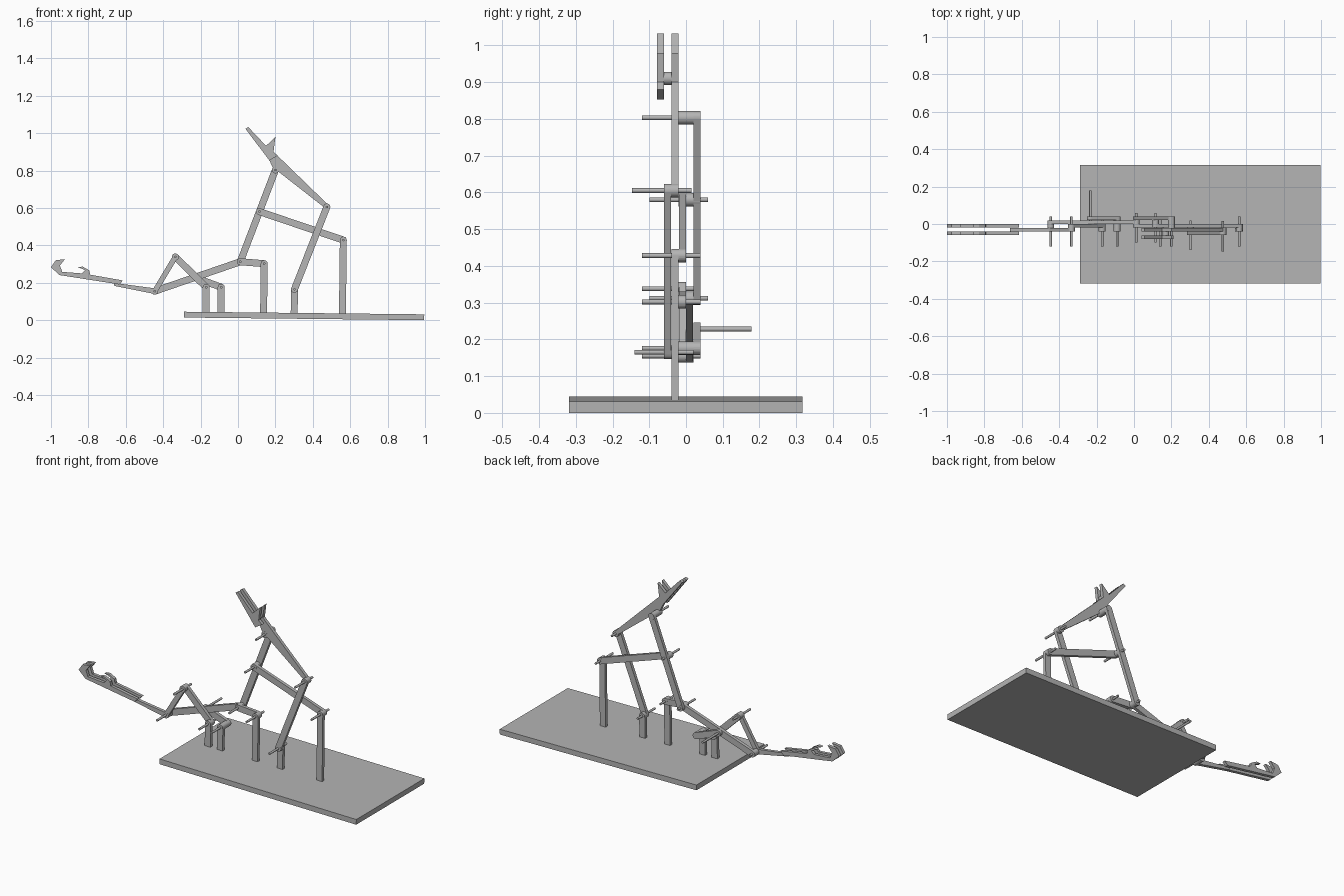
import bpy, bmesh, math
from mathutils import Vector

cube = bpy.data.objects.get("Cube")
if cube:
    bpy.data.objects.remove(cube)

grey = bpy.data.materials.new("matte grey")
grey.use_nodes = True
grey.diffuse_color = (0.46, 0.46, 0.46, 1)
grey.node_tree.nodes["Principled BSDF"].inputs["Base Color"].default_value = grey.diffuse_color

HALF = 0.0185   # half width of a link
THICK = 0.019   # thickness of a link


def plate(name, outline, y, thick=THICK):
    """Extrude an x-z outline along y, centred on the given layer."""
    bm = bmesh.new()
    face = bm.faces.new([bm.verts.new((x, y - thick / 2, z)) for x, z in outline])
    ext = bmesh.ops.extrude_face_region(bm, geom=[face])
    moved = [g for g in ext["geom"] if isinstance(g, bmesh.types.BMVert)]
    bmesh.ops.translate(bm, vec=(0, thick, 0), verts=moved)
    bmesh.ops.recalc_face_normals(bm, faces=bm.faces)
    mesh = bpy.data.meshes.new(name)
    bm.to_mesh(mesh)
    bm.free()
    mesh.materials.append(grey)
    obj = bpy.data.objects.new(name, mesh)
    bpy.context.collection.objects.link(obj)
    return obj


def link(name, a, b, y, ra=HALF, rb=HALF):
    """Bar with rounded ends between two pivots, optionally tapered."""
    a, b = Vector(a), Vector(b)
    heading = math.atan2(b.y - a.y, b.x - a.x)
    pts = []
    for centre, r, start in ((b, rb, heading - math.pi / 2), (a, ra, heading + math.pi / 2)):
        for i in range(13):
            t = start + math.pi * i / 12
            pts.append((centre.x + r * math.cos(t), centre.y + r * math.sin(t)))
    return plate(name, pts, y)


def rod(name, p, y0, y1, radius):
    """Round pin or hub running along y."""
    bpy.ops.mesh.primitive_cylinder_add(vertices=24, radius=radius, depth=y1 - y0,
                                        location=(p[0], (y0 + y1) / 2, p[1]),
                                        rotation=(math.pi / 2, 0, 0))
    obj = bpy.context.object
    obj.name = name
    obj.data.materials.append(grey)
    bpy.ops.object.shade_smooth_by_angle()


# Pivots in the x-z plane
rear_pivot, crank_pivot = (-0.17, 0.176), (-0.09, 0.176)
mid_pivot, low_pivot, tall_pivot = (0.14, 0.302), (0.302, 0.165), (0.563, 0.428)
elbow, arm_mid, arm_top = (0.012, 0.312), (0.115, 0.58), (0.2, 0.803)
knee, heel, rocker_top = (0.475, 0.605), (-0.445, 0.155), (-0.335, 0.338)
handle_pos = (-0.233, 0.228)

# Slightly tilted base board
plate("base_board", [(-0.29, 0.014), (0.995, 0), (0.996, 0.031), (-0.29, 0.045)], -0.001, 0.635)

# Posts standing on the board
posts = {"rear": rear_pivot, "crank": crank_pivot, "middle": mid_pivot,
         "low": low_pivot, "tall": tall_pivot}
for name, (x, z) in posts.items():
    foot = x - 0.011 * z
    outline = [(foot - HALF, 0.025), (foot + HALF, 0.025)]
    for i in range(13):
        t = math.pi * i / 12
        outline.append((x + HALF * math.cos(t), z + HALF * math.sin(t)))
    plate(name + "_post", outline, -0.03)

# Links of the mechanism
link("elbow_link", mid_pivot, elbow, -0.01)
link("main_arm", elbow, arm_top, 0.03)
link("cross_link", arm_mid, tall_pivot, -0.01)
link("knee_link", low_pivot, knee, -0.05)
link("lower_arm", elbow, heel, 0.01)
link("rocker_link", rear_pivot, rocker_top, -0.01)
link("crank_arm", crank_pivot, handle_pos, 0.03)

# Lower grabber: bell-crank rod with two hooked jaws
link("lower_rocker_rod", heel, rocker_top, -0.03, 0.014, 0.014)
link("lower_grabber_rod", heel, (-0.655, 0.19), -0.03, 0.015, 0.008)
hook = [(-0.615, 0.212), (-0.635, 0.191), (-0.955, 0.241), (-1.0, 0.283),
        (-0.975, 0.32), (-0.925, 0.326), (-0.952, 0.292), (-0.94, 0.258),
        (-0.835, 0.25), (-0.818, 0.268), (-0.858, 0.284), (-0.83, 0.286),
        (-0.795, 0.266), (-0.79, 0.243)]
for side, y in (("front", -0.05), ("back", -0.01)):
    plate("lower_jaw_" + side, hook, y, 0.018)

# Upper grabber: tapered lever with a matching front jaw
head = [(0.04, 1.023), (0.055, 1.032), (0.15, 0.932), (0.2, 0.979), (0.19, 0.9)]
plate("upper_lever", head + [(0.487, 0.612), (0.468, 0.597), (0.185, 0.818), (0.165, 0.86)], -0.03)
plate("upper_jaw", head + [(0.212, 0.88), (0.168, 0.853)], -0.07)
rod("upper_jaw_spacer", (0.17, 0.91), -0.062, -0.038, 0.018)

# Hubs and pins: pivot, hub span, pin span
joints = {
    "rear": (rear_pivot, -0.04, 0, -0.12, 0.04),
    "crank": (crank_pivot, -0.04, 0.04, -0.12, 0.04),
    "middle": (mid_pivot, -0.04, 0, -0.12, 0.04),
    "low": (low_pivot, -0.06, -0.02, -0.14, 0.02),
    "tall": (tall_pivot, -0.04, 0, -0.12, 0.04),
    "elbow": (elbow, -0.02, 0.04, -0.10, 0.06),
    "arm_middle": (arm_mid, -0.02, 0.04, -0.10, 0.06),
    "arm_top": (arm_top, -0.04, 0.04, -0.12, 0.04),
    "knee": (knee, -0.06, -0.02, -0.147, 0.015),
    "heel": (heel, -0.04, 0.02, -0.12, 0.04),
    "rocker": (rocker_top, -0.04, 0, -0.12, 0.04),
}
for name, (p, h0, h1, p0, p1) in joints.items():
    rod(name + "_hub", p, h0, h1, HALF)
    rod(name + "_pin", p, p0, p1, 0.0065)

# Crank handle
rod("crank_handle", handle_pos, 0.02, 0.178, 0.0065)
